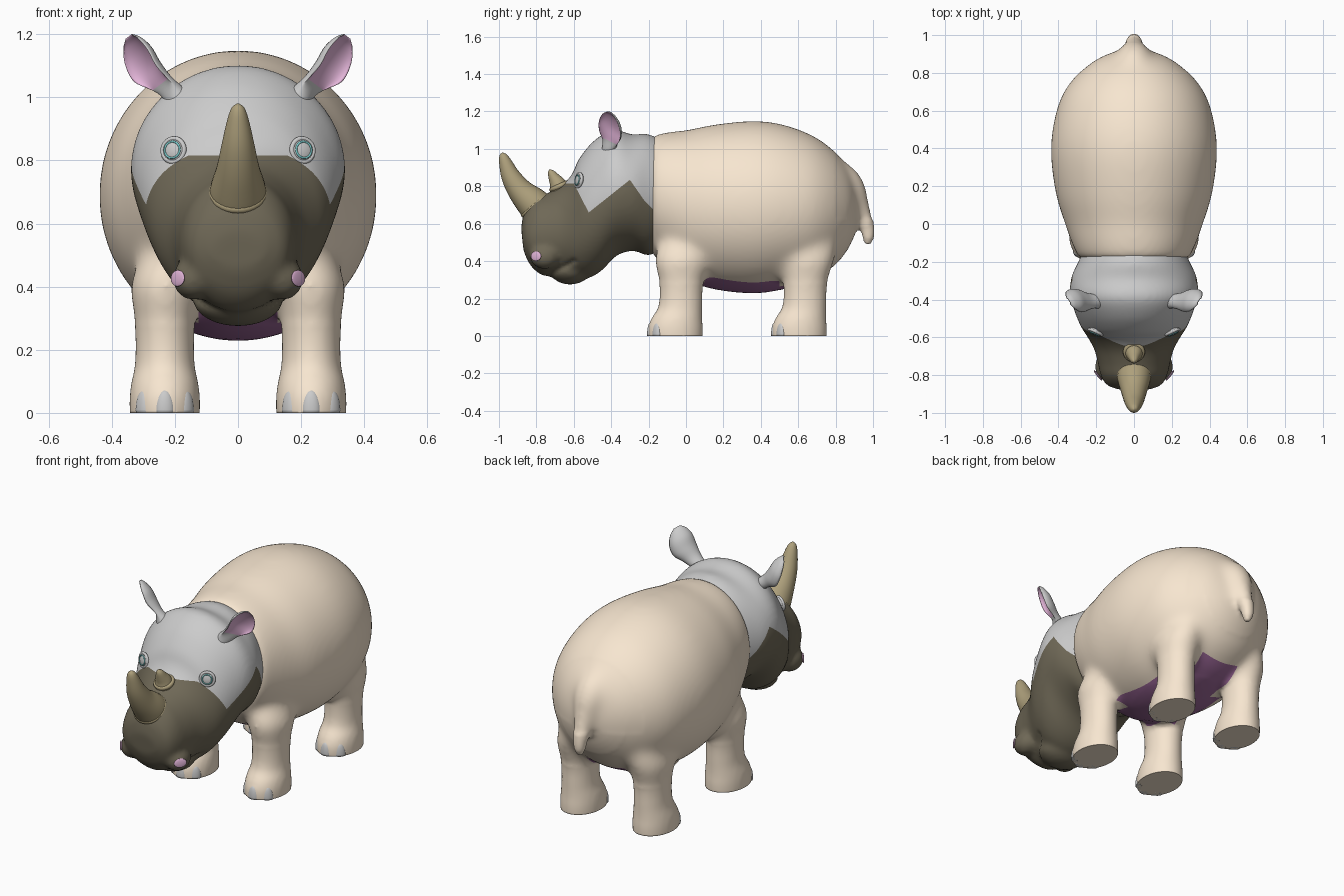
import bpy, bmesh, math
from mathutils import Vector, Matrix
from mathutils.bvhtree import BVHTree

if "Cube" in bpy.data.objects:
    bpy.data.objects.remove(bpy.data.objects["Cube"])

def mat(name, *c):
    m = bpy.data.materials.new(name)
    m.diffuse_color = (*c, 1)
    m.use_nodes = True
    m.node_tree.nodes["Principled BSDF"].inputs["Base Color"].default_value = m.diffuse_color
    return m

CREAM = mat("cream", .93, .79, .63)
OLIVE = mat("olive", .16, .14, .095)
PLUM = mat("plum", .34, .14, .32)
TAN = mat("horn_tan", .42, .35, .20)
PINK = mat("pink", .80, .48, .72)
TEAL = mat("teal", .2, .6, .6)

def spline(pts, k=5):
    # Catmull-Rom through rows of numbers
    p = [Vector(q) for q in pts]
    p = [2 * p[0] - p[1]] + p + [2 * p[-1] - p[-2]]
    out = []
    for i in range(1, len(p) - 2):
        a, b, c, d = p[i - 1:i + 3]
        for j in range(k):
            t = j / k
            out.append(.5 * (2 * b + (c - a) * t + (2 * a - 5 * b + 4 * c - d) * t * t
                             + (3 * b - a - 3 * c + d) * t ** 3))
    return out + [p[-2]]

def loft(bm, rings):
    vs = [[bm.verts.new(c) for c in r] for r in rings]
    n = len(vs[0])
    for a, b in zip(vs, vs[1:]):
        for i in range(n):
            bm.faces.new((a[i], a[(i + 1) % n], b[(i + 1) % n], b[i]))
    bm.faces.new(vs[0])
    bm.faces.new(vs[-1])

def ring(c, u, v, n=64):
    return [c + u * math.cos(2 * math.pi * i / n) + v * math.sin(2 * math.pi * i / n) for i in range(n)]

def tube(bm, path):
    # round tapered tube in the x = 0 plane from (y, z, radius) points
    p = spline(path)
    rings = []
    for i, q in enumerate(p):
        t = p[min(i + 1, len(p) - 1)] - p[max(i - 1, 0)]
        nrm = Vector((0, -t[1], t[0])).normalized()
        r = max(q[2], .003)
        rings.append(ring(Vector((0, q[0], q[1])), Vector((r, 0, 0)), nrm * r, 28))
    loft(bm, rings)

def ball(bm, c, r, rot=None):
    m = Matrix.Translation(c) @ (rot or Matrix()) @ Matrix.Diagonal((*r, 1))
    bmesh.ops.create_uvsphere(bm, u_segments=24, v_segments=14, radius=1, matrix=m)

def finish(bm, name, *mats):
    bmesh.ops.recalc_face_normals(bm, faces=bm.faces[:])
    for f in bm.faces:
        f.smooth = True
    me = bpy.data.meshes.new(name)
    bm.to_mesh(me)
    bm.free()
    for m in mats:
        me.materials.append(m)
    ob = bpy.data.objects.new(name, me)
    bpy.context.collection.objects.link(ob)
    return ob

def fuse(bm, smooth):
    # blend overlapping shells into one skin
    ob = finish(bm, "temp")
    rm = ob.modifiers.new("r", 'REMESH')
    rm.mode, rm.voxel_size = 'VOXEL', .013
    sm = ob.modifiers.new("s", 'SMOOTH')
    sm.factor, sm.iterations = .5, smooth
    dg = bpy.context.evaluated_depsgraph_get()
    me = bpy.data.meshes.new_from_object(ob.evaluated_get(dg))
    out = bmesh.new()
    out.from_mesh(me)
    bpy.data.objects.remove(ob)
    return out

def relax(bm, test, steps):
    vs = [v for v in bm.verts if test(v.co)]
    for _ in range(steps):
        bmesh.ops.smooth_vert(bm, verts=vs, factor=.5, use_axis_x=True, use_axis_y=True, use_axis_z=True)

def cut(bm, co, no):
    bmesh.ops.bisect_plane(bm, geom=bm.verts[:] + bm.edges[:] + bm.faces[:], dist=1e-5, plane_co=co, plane_no=no)

# Body: torso, four legs and tail fused
bm = bmesh.new()
torso = [(-.19, 1.07, .44, .29), (-.1, 1.09, .37, .33), (0, 1.1, .3, .365), (.15, 1.13, .25, .412),
         (.35, 1.15, .228, .44), (.5, 1.135, .245, .432), (.65, 1.085, .285, .395), (.75, 1.025, .34, .338),
         (.83, .95, .41, .26), (.885, .86, .5, .175), (.92, .75, .59, .085)]
loft(bm, [ring(Vector((0, y, (t + b) / 2)), Vector((w, 0, 0)), Vector((0, 0, (t - b) / 2)))
          for y, t, b, w in spline(torso)])
leg = [(-.08, -.055, .107, .14), (.03, -.057, .112, .147), (.09, -.05, .107, .137), (.16, -.03, .094, .117),
       (.28, -.025, .095, .118), (.4, -.02, .112, .15), (.5, 0, .1, .14), (.62, .03, .07, .1)]
for s in (1, -1):
    for dy in (0, .663):
        loft(bm, [ring(Vector(((.232 - max(z - .4, 0) * .25) * s, y + dy, z)), Vector((rx, 0, 0)), Vector((0, ry, 0)))
                  for z, y, rx, ry in spline(leg)])
tube(bm, [(.76, .88, .1), (.86, .79, .1), (.925, .68, .062), (.965, .59, .042), (.975, .53, .033),
          (.968, .487, .018)])
bm = fuse(bm, 8)
relax(bm, lambda c: c.z > .28 and c.y < .86, 30)
relax(bm, lambda c: c.y > .8 and c.z > .62, 25)
for v in bm.verts:
    v.co.z = max(v.co.z, 0)
# Belly patch, narrower between each pair of legs
for y in (-.04, .1, .5, .74):
    cut(bm, (0, y, 0), (0, 1, 0))
for x in (-.21, -.125, .125, .21):
    cut(bm, (x, 0, 0), (1, 0, 0))
for f in bm.faces:
    c = f.calc_center_median()
    w = .21 if .1 < c.y < .5 else .125
    if -.04 < c.y < .74 and abs(c.x) < w and .18 < c.z < .45 and f.normal.z < -.1:
        f.material_index = 1
finish(bm, "body", CREAM, PLUM)

# Toenails
bm = bmesh.new()
for s in (1, -1):
    for dy in (0, .663):
        for a in (-42, 0, 42):
            a = math.radians(a)
            ball(bm, (.232 * s + .1 * math.sin(a), dy - .056 - .134 * math.cos(a), .01), (.03, .018, .062),
                 Matrix.Rotation(a, 4, 'Z'))
for v in bm.verts:
    v.co.z = max(v.co.z, 0)
finish(bm, "toenails")

# Head with jaw and nostril bulges
bm = bmesh.new()
skull = [(-.1, 1.03, -.12, .47, .25), (-.2, 1.078, -.2, .43, .295), (-.29, 1.078, -.28, .455, .332),
         (-.39, 1.102, -.37, .43, .338), (-.49, 1.045, -.45, .35, .312), (-.57, .95, -.52, .31, .28),
         (-.61, .865, -.59, .305, .245), (-.67, .8, -.65, .32, .212), (-.75, .76, -.71, .32, .192),
         (-.815, .735, -.77, .325, .178), (-.865, .66, -.83, .375, .148), (-.882, .58, -.868, .45, .085)]
loft(bm, [ring(Vector((0, (a + c) / 2, (b + d) / 2)), Vector((w, 0, 0)), Vector((0, (a - c) / 2, (b - d) / 2)))
          for a, b, c, d, w in spline(skull)])
ball(bm, (0, -.62, .362), (.145, .115, .088))
for s in (1, -1):
    ball(bm, (.14 * s, -.755, .425), (.068, .08, .068))
bm = fuse(bm, 10)
# Mouth crease
A, D = Vector((-.6, .4)), Vector((-.15, -.09))
for v in bm.verts:
    p = Vector((v.co.y, v.co.z)) - A
    t = min(max(p.dot(D) / D.length_squared, 0), 1)
    v.co.x *= 1 - .09 * math.exp(-((p - D * t).length / .013) ** 2)
# Dark face mask with a zigzag upper edge
edge = [(-1.1, .83), (-.6, .815), (-.52, .66), (-.3, .835), (-.22, .72), (0, .5)]
for (a, b), (c, d) in zip(edge, edge[1:]):
    cut(bm, (0, a, b), (0, b - d, c - a))
for f in bm.faces:
    m = f.calc_center_median()
    for (a, b), (c, d) in zip(edge, edge[1:]):
        if a <= m.y < c and m.z < b + (d - b) * (m.y - a) / (c - a):
            f.material_index = 1
tree = BVHTree.FromBMesh(bm)
finish(bm, "head", None, OLIVE)

# Eyes and nostrils placed on the head surface
eyes, irises, nostrils = bmesh.new(), bmesh.new(), bmesh.new()

def rim(bm, c, rot, R, r):
    u, v, w = (rot.to_3x3() @ Vector(e) for e in ((1, 0, 0), (0, 1, 0), (0, 0, 1)))
    rows = [[bm.verts.new(c + (u * math.cos(a) + v * math.sin(a)) * (R + r * math.cos(b)) + w * r * math.sin(b))
             for b in (j * math.pi / 4 for j in range(8))] for a in (i * math.pi / 16 for i in range(32))]
    for i in range(32):
        for j in range(8):
            p, q, k = rows[i], rows[(i + 1) % 32], (j + 1) % 8
            bm.faces.new((p[j], q[j], q[k], p[k]))

for s in (1, -1):
    c = tree.ray_cast(Vector((.203 * s, -2, .832)), Vector((0, 1, 0)))[0]
    rot = Vector((.4 * s, -.9, .12)).to_track_quat('Z', 'Y').to_matrix().to_4x4()
    n = rot.to_3x3() @ Vector((0, 0, 1))
    ball(eyes, c, (.04, .04, .018), rot)
    rim(eyes, c + n * .004, rot, .037, .008)
    rim(irises, c + n * .014, rot, .026, .0035)
    c, n = tree.find_nearest(Vector((.25 * s, -.84, .43)))[:2]
    rot = n.to_track_quat('Z', 'Y').to_matrix().to_4x4()
    ball(nostrils, c, (.035, .026, .006), rot)
finish(eyes, "eyes")
finish(irises, "irises", TEAL)
finish(nostrils, "nostrils", PINK)

# Ears: deep cupped leaves, pink inside
bm = bmesh.new()
axis = Vector((.6, 0, .8))
n0 = Vector((.85, -.53, 0))
n0 = (n0 - axis * n0.dot(axis)).normalized()
u0 = axis.cross(n0)
ear = [(.16, .96, .05, .05, -1), (.2, 1.005, .04, .038, -.9), (.247, 1.04, .05, .04, .1),
       (.295, 1.075, .07, .056, .65), (.322, 1.125, .07, .052, .7), (.34, 1.168, .048, .032, .65),
       (.347, 1.192, .018, .012, .4)]
for s in (1, -1):
    rows = []
    for x, z, w, d, k in spline(ear):
        r = []
        for i in range(32):
            a = 2 * math.pi * i / 32
            q = math.sin(a)
            p = Vector((x, -.41, z)) + u0 * w * math.cos(a) + n0 * d * (q if q < 0 else -q * k)
            r.append(Vector((p.x * s, p.y, p.z)))
        rows.append(r)
    start = len(bm.faces)
    loft(bm, rows)
    bm.faces.ensure_lookup_table()
    for i in range(start, len(bm.faces) - 2):
        row, col = divmod(i - start, 32)
        if col < 16 and row >= 10:
            bm.faces[i].material_index = 1
finish(bm, "ears", None, PINK)

# Horns with swollen bases
bm = bmesh.new()
tube(bm, [(-.76, .65, .095), (-.82, .71, .088), (-.885, .775, .068), (-.935, .85, .052), (-.965, .925, .035),
          (-.978, .965, .021), (-.981, .98, .004)])
rim(bm, Vector((0, -.808, .697)), Vector((0, -.65, .76)).to_track_quat('Z', 'Y').to_matrix().to_4x4(), .08, .014)
finish(bm, "front_horn", TAN)
bm = bmesh.new()
tube(bm, [(-.67, .76, .056), (-.685, .81, .045), (-.705, .845, .031), (-.722, .875, .018), (-.728, .89, .004)])
rim(bm, Vector((0, -.678, .8)), Vector((0, -.4, .9)).to_track_quat('Z', 'Y').to_matrix().to_4x4(), .045, .013)
finish(bm, "rear_horn", TAN)
